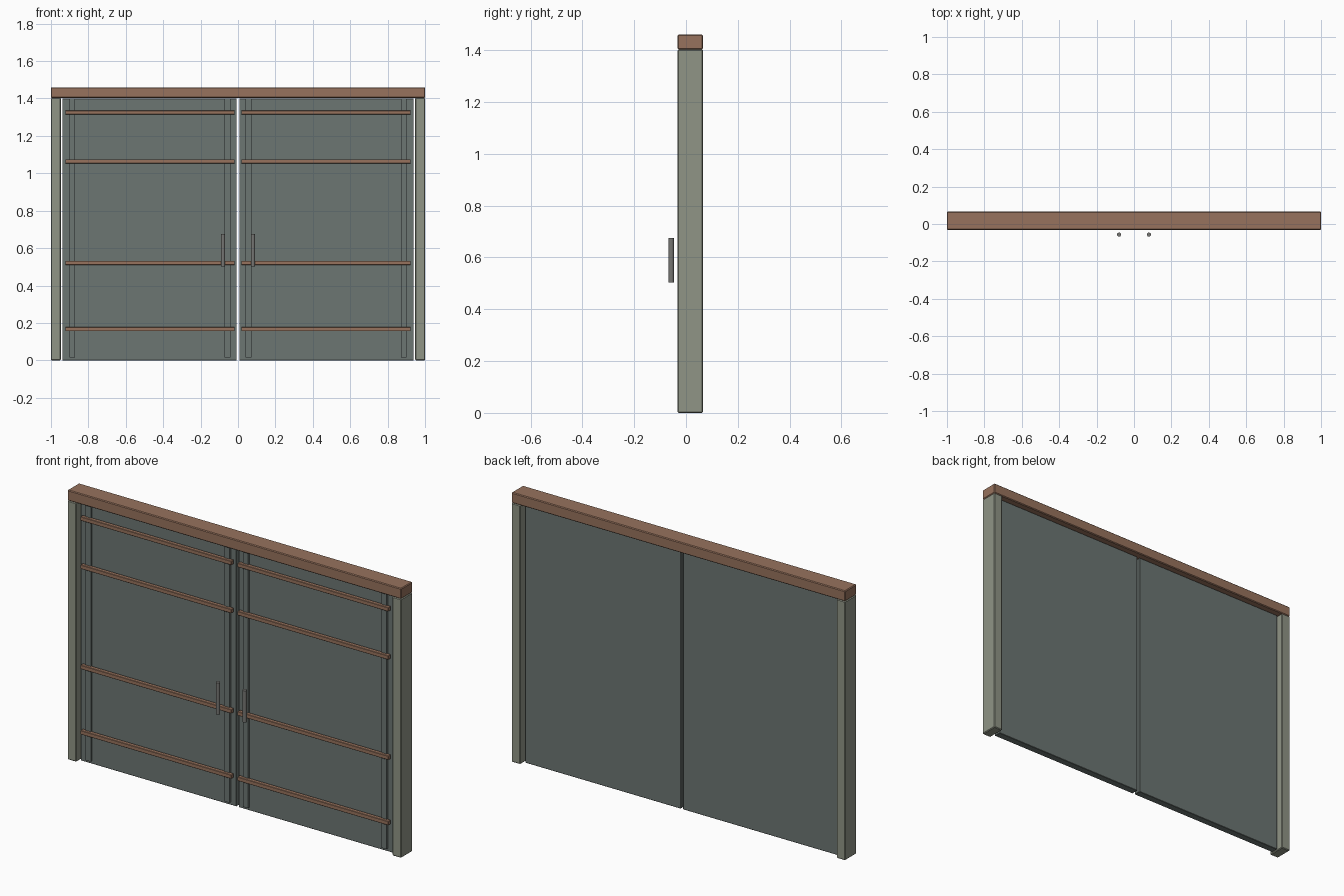
import bpy

if "Cube" in bpy.data.objects:
    bpy.data.objects.remove(bpy.data.objects["Cube"])


def material(name, rgb):
    m = bpy.data.materials.new(name)
    m.diffuse_color = (*rgb, 1)
    m.use_nodes = True
    m.node_tree.nodes["Principled BSDF"].inputs["Base Color"].default_value = m.diffuse_color
    return m


SLATE = material("slate_paint", (0.15, 0.18, 0.17))
STONE = material("sage_paint", (0.28, 0.30, 0.24))
WOOD = material("wood", (0.31, 0.17, 0.11))
METAL = material("dark_metal", (0.18, 0.18, 0.17))


def box(name, x, y, z, mat, bevel=0.0):
    """Box from (min, max) ranges on each axis."""
    bpy.ops.mesh.primitive_cube_add(
        size=1, location=[(a + b) / 2 for a, b in (x, y, z)])
    ob = bpy.context.object
    ob.name = name
    ob.scale = [b - a for a, b in (x, y, z)]
    bpy.ops.object.transform_apply(location=False, rotation=False, scale=True)
    ob.data.materials.append(mat)
    if bevel:
        mod = ob.modifiers.new("edge_bevel", 'BEVEL')
        mod.width = bevel
        mod.segments = 1
    return ob


FRAME_Y = (-0.032, 0.066)

# Lintel across the top
box("lintel", (-1, 1), FRAME_Y, (1.403, 1.46), WOOD, 0.004)

for side, s in (("left", -1), ("right", 1)):
    def span(a, b):
        return tuple(sorted((s * a, s * b)))

    # Side post
    box(f"{side}_post", span(0.947, 1), FRAME_Y, (0, 1.403), STONE, 0.004)

    # Door leaf
    box(f"{side}_door_panel", span(0.007, 0.939), (-0.004, 0.036), (0, 1.4), SLATE, 0.002)

    # Vertical stiles on the front of the leaf
    for label, a, b in (("inner", 0.04, 0.072), ("outer", 0.871, 0.902)):
        box(f"{side}_{label}_stile", span(a, b), (-0.016, -0.003), (0.016, 1.4), SLATE)

    # Wooden cross rails
    for i, z in enumerate((0.167, 0.521, 1.064, 1.325)):
        box(f"{side}_rail_{i + 1}", span(0.018, 0.923), (-0.031, -0.009),
            (z - 0.011, z + 0.011), WOOD, 0.002)

    # Pull handle
    bpy.ops.mesh.primitive_cylinder_add(
        vertices=16, radius=0.011, depth=0.172, location=(s * 0.08, -0.057, 0.589))
    handle = bpy.context.object
    handle.name = f"{side}_handle"
    handle.data.materials.append(METAL)
    bpy.ops.object.shade_smooth_by_angle()
